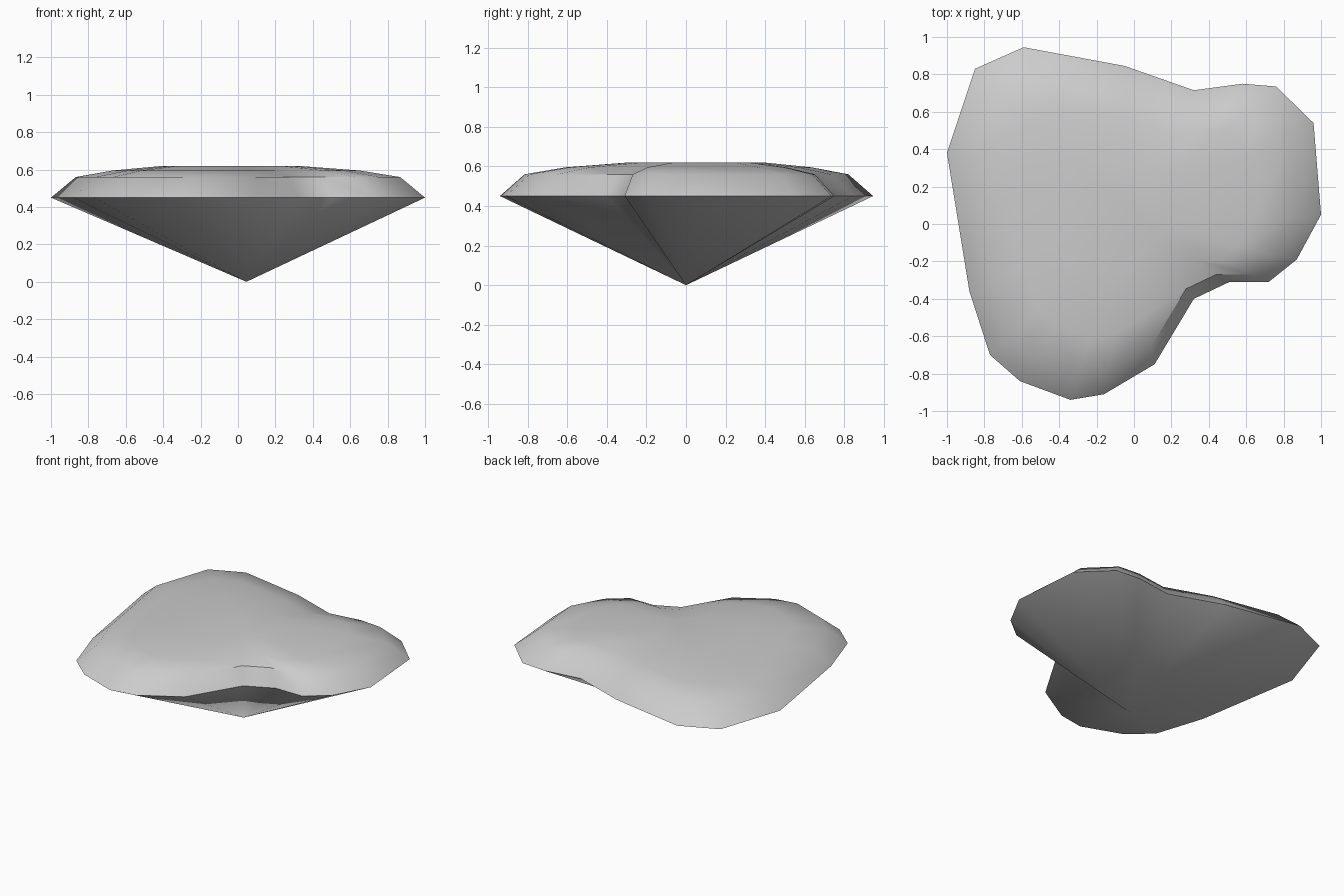
import bpy, bmesh, math

cube = bpy.data.objects.get("Cube")
if cube:
    bpy.data.objects.remove(cube, do_unlink=True)

# Widest outline, clockwise seen from above
OUTLINE = [(-1, .38), (-.85, .83), (-.59, .945), (-.05, .845), (.32, .715),
           (.58, .75), (.76, .735), (.96, .54), (1, .05), (.87, -.19),
           (.72, -.31), (.51, -.31), (.32, -.4), (.11, -.75), (-.16, -.91),
           (-.34, -.94), (-.61, -.84), (-.77, -.70), (-.88, -.36)]

# Stacked rings: scale, x shift, y shift, height
RINGS = [(1, 0, 0, .45), (.867, 0, 0, .56), (.66, -.01, .01, .595), (.36, -.04, .05, .62)]


def grey_material():
    mat = bpy.data.materials.new("stone grey")
    colour = (.6, .6, .6, 1)
    mat.use_nodes = True
    mat.diffuse_color = colour
    mat.node_tree.nodes["Principled BSDF"].inputs["Base Color"].default_value = colour
    return mat


bm = bmesh.new()
rings = [[bm.verts.new((x * s + dx, y * s + dy, z)) for x, y in OUTLINE]
         for s, dx, dy, z in RINGS]
count = len(OUTLINE)

# Sloping upper bands and flat top
for low, high in zip(rings, rings[1:]):
    for i in range(count):
        j = (i + 1) % count
        bm.faces.new((low[i], low[j], high[j], high[i]))
bm.faces.new(rings[-1])

# Underside tapering to a point
tip = bm.verts.new((.045, 0, 0))
for i in range(count):
    bm.faces.new((rings[0][(i + 1) % count], rings[0][i], tip))

bmesh.ops.recalc_face_normals(bm, faces=bm.faces)
mesh = bpy.data.meshes.new("floating_island")
bm.to_mesh(mesh)
bm.free()

island = bpy.data.objects.new("floating_island", mesh)
bpy.context.collection.objects.link(island)
mesh.materials.append(grey_material())

# Smooth top with a crisp rim
bpy.ops.object.select_all(action="DESELECT")
island.select_set(True)
bpy.context.view_layer.objects.active = island
bpy.ops.object.shade_smooth_by_angle(angle=math.radians(42))
